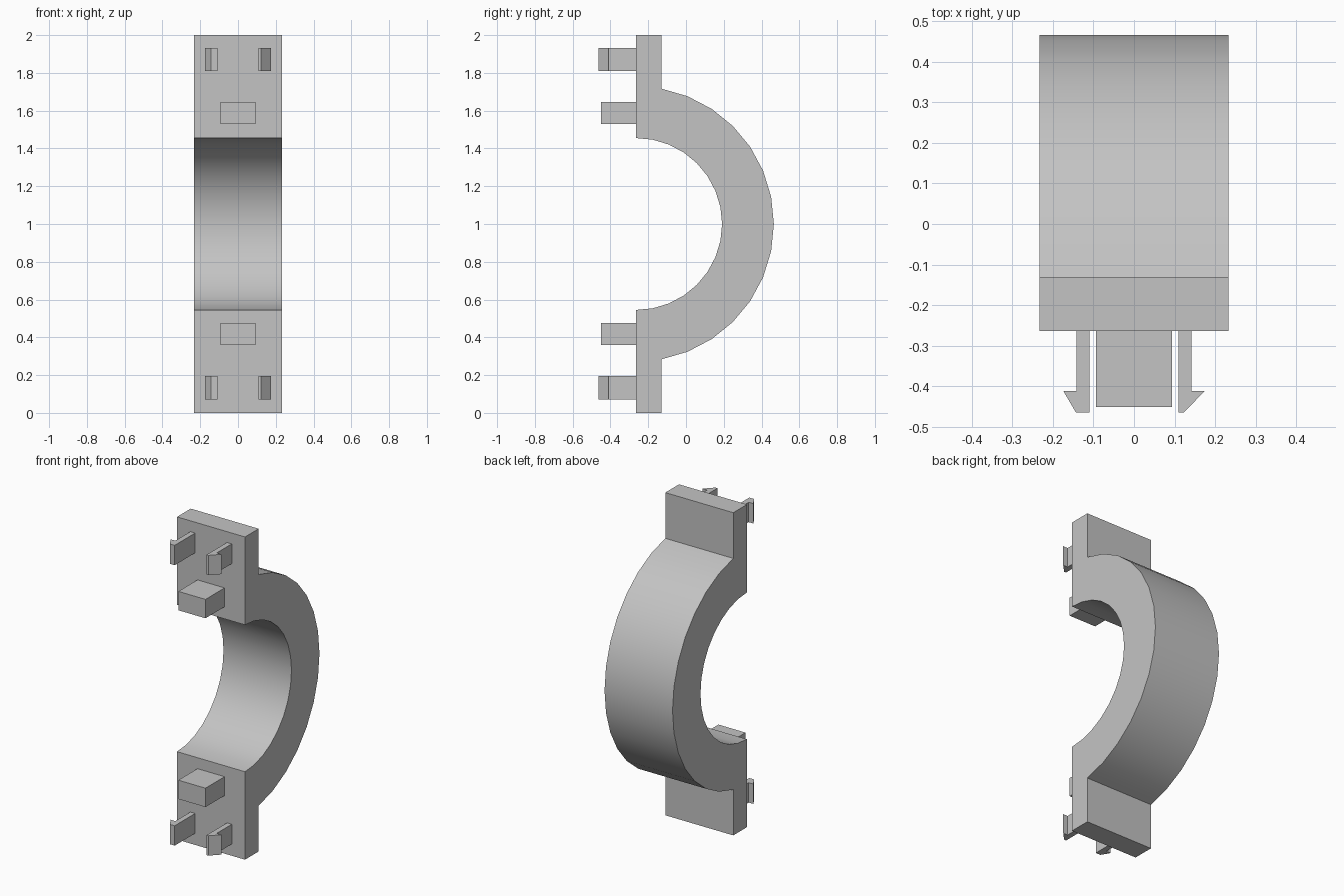
import bpy
import bmesh
from math import sin, cos, pi, asin
from mathutils import Vector

cube = bpy.data.objects.get("Cube")
if cube:
    bpy.data.objects.remove(cube, do_unlink=True)

grey = bpy.data.materials.new("light_grey")
grey.use_nodes = True
color = (0.55, 0.55, 0.55, 1)
grey.diffuse_color = color
grey.node_tree.nodes["Principled BSDF"].inputs["Base Color"].default_value = color

HALF_W = 0.233      # half width of the clamp
FRONT = -0.264      # mating face, also the ring centre
BACK = -0.13        # rear of the flanges
R_IN, R_OUT = 0.455, 0.729


def prism(name, points, offset):
    """Extrude a closed outline by an offset vector."""
    bm = bmesh.new()
    face = bm.faces.new([bm.verts.new(p) for p in points])
    ext = bmesh.ops.extrude_face_region(bm, geom=[face])
    verts = [v for v in ext["geom"] if isinstance(v, bmesh.types.BMVert)]
    bmesh.ops.translate(bm, verts=verts, vec=Vector(offset))
    bmesh.ops.recalc_face_normals(bm, faces=bm.faces)
    mesh = bpy.data.meshes.new(name)
    bm.to_mesh(mesh)
    bm.free()
    mesh.materials.append(grey)
    obj = bpy.data.objects.new(name, mesh)
    bpy.context.collection.objects.link(obj)
    return obj


def arc(radius, start, end, steps):
    """Arc in the YZ plane, angles measured from straight up."""
    angles = [start + (end - start) * i / steps for i in range(steps + 1)]
    return [(FRONT + radius * sin(a), 1 + radius * cos(a)) for a in angles]


# Half ring with a flange at each end
lead = asin((BACK - FRONT) / R_OUT)
outline = [(FRONT, 2), (BACK, 2)]
outline += arc(R_OUT, lead, pi - lead, 14)
outline += [(BACK, 0), (FRONT, 0)]
outline += arc(R_IN, pi, 0, 16)
body = prism("half_ring_clamp", [(-HALF_W, y, z) for y, z in outline], (2 * HALF_W, 0, 0))
bpy.ops.object.select_all(action="DESELECT")
body.select_set(True)
bpy.context.view_layer.objects.active = body
bpy.ops.object.shade_smooth_by_angle()

# Locating pegs and barbed snap hooks on both flanges
PEG_X, PEG_TIP = 0.093, -0.451
HOOK_TIP, BARB_Y = -0.464, -0.411
for level, peg_z, hook_z in (("upper", 1.53, 1.81), ("lower", 0.36, 0.072)):
    peg = [(-PEG_X, FRONT), (PEG_X, FRONT), (PEG_X, PEG_TIP), (-PEG_X, PEG_TIP)]
    prism(level + "_peg", [(x, y, peg_z) for x, y in peg], (0, 0, 0.117))
    for side, sign, tip_x in (("left", 1, 0.123), ("right", -1, 0.143)):
        hook = [(0.109, FRONT), (0.142, FRONT), (0.142, BARB_Y),
                (0.174, BARB_Y), (tip_x, HOOK_TIP), (0.109, HOOK_TIP)]
        prism(f"{level}_{side}_hook", [(sign * x, y, hook_z) for x, y in hook], (0, 0, 0.123))
